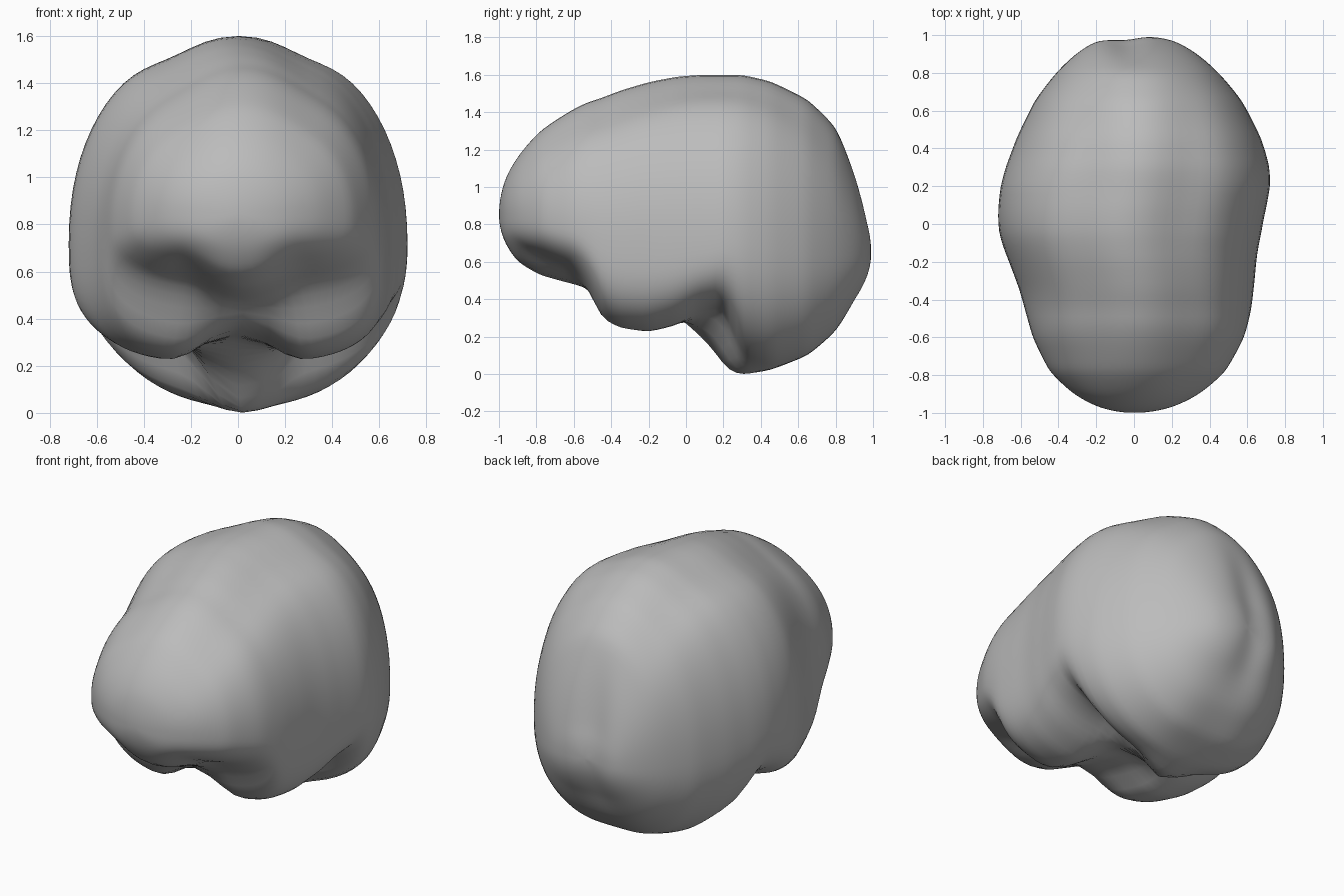
import bpy, bmesh, math

cube = bpy.data.objects.get("Cube")
if cube:
    bpy.data.objects.remove(cube, do_unlink=True)

# Cross-sections: y, half width, height of widest point, top, midline base, lobe base
SECTIONS = [
    (-1.0, 0, .85, .85, .85, .85),
    (-.97, .19, .86, 1.03, .71, .73),
    (-.9, .33, .86, 1.16, .6, .68),
    (-.78, .465, .84, 1.3, .52, .63),
    (-.6, .56, .8, 1.42, .47, .55),
    (-.53, .58, .78, 1.455, .46, .46),
    (-.45, .6, .74, 1.48, .42, .28),
    (-.35, .62, .72, 1.52, .4, .23),
    (-.2, .655, .72, 1.565, .38, .21),
    (-.05, .695, .72, 1.595, .34, .25),
    (.08, .71, .72, 1.605, .15, .33),
    (.2, .715, .72, 1.605, -.03, .35),
    (.3, .7, .69, 1.605, -.01, .06),
    (.45, .65, .66, 1.57, .02, .02),
    (.65, .55, .63, 1.47, .1, .08),
    (.8, .43, .63, 1.32, .23, .21),
    (.9, .32, .63, 1.09, .39, .37),
    (.97, .2, .64, .83, .51, .5),
    (1.0, 0, .65, .65, .65, .65),
]
RINGS, SIDES = 80, 80


def angle(y):
    return math.acos(max(-1, min(1, -y)))


def section(t):
    """Blend the two neighbouring cross-sections at lengthwise angle t."""
    for a, b in zip(SECTIONS, SECTIONS[1:]):
        ta, tb = angle(a[0]), angle(b[0])
        if t <= tb:
            f = (t - ta) / (tb - ta)
            return [p + (q - p) * f for p, q in zip(a[1:], b[1:])]
    return SECTIONS[-1][1:]


def smoothstep(lo, hi, v):
    v = max(0, min(1, (v - lo) / (hi - lo)))
    return v * v * (3 - 2 * v)


def power(v, p):
    return math.copysign(abs(v) ** p, v)


def bump(v, centre, spread):
    return math.exp(-((v - centre) / spread) ** 2)


def ring_point(t, a):
    width, mid, top, base, lobe = section(t)
    y, c, s = -math.cos(t), math.cos(a), math.sin(a)
    if s >= 0:
        # Full dome, flattened beside a central ridge
        p = 1 - .08 * smoothstep(-.8, 0, y)
        x, z = width * power(c, p), mid + (top - mid) * power(s, p)
        z -= .045 * s * bump(abs(x), .28, .15) * math.sin(t)
    else:
        # Underside: boxy lobes in front, rounder hindbrain behind
        p = .7 - .1 * smoothstep(-.6, -.4, y) + .3 * smoothstep(.12, .34, y)
        x = width * power(c, p)
        low = base + (lobe - base) * smoothstep(.01, .27, abs(x))
        z = mid + (mid - low) * power(s, p)
    # Shallow cleft between the rear poles
    y -= .025 * bump(x, -.05, .1) * smoothstep(.8, .97, y)
    # Slight natural sideways lean
    x += (.03 - .05 * bump(y, -.05, .28)) * math.sin(t)
    return x, y, z


# Brain surface
bm = bmesh.new()
rings = []
for i in range(1, RINGS):
    t = math.pi * i / RINGS
    rings.append([bm.verts.new(ring_point(t, math.tau * j / SIDES))
                  for j in range(SIDES)])
for r, q in zip(rings, rings[1:]):
    for j in range(SIDES):
        k = (j + 1) % SIDES
        bm.faces.new((r[j], r[k], q[k], q[j]))
# Front and rear poles
for ring, y, z in ((rings[0], -1, .85), (rings[-1], .98, .65)):
    pole = bm.verts.new((0, y, z))
    for j in range(SIDES):
        bm.faces.new((ring[j], ring[(j + 1) % SIDES], pole))
bmesh.ops.recalc_face_normals(bm, faces=bm.faces)
mesh = bpy.data.meshes.new("brain")
bm.to_mesh(mesh)
bm.free()
brain = bpy.data.objects.new("brain", mesh)
bpy.context.collection.objects.link(brain)

# Plain grey
grey = bpy.data.materials.new("grey")
grey.use_nodes = True
colour = (.5, .5, .5, 1)
grey.diffuse_color = colour
grey.node_tree.nodes["Principled BSDF"].inputs["Base Color"].default_value = colour
mesh.materials.append(grey)

# Soften the folds
smooth = brain.modifiers.new("soften", "SMOOTH")
smooth.factor = .5
smooth.iterations = 5
mesh.shade_smooth()
